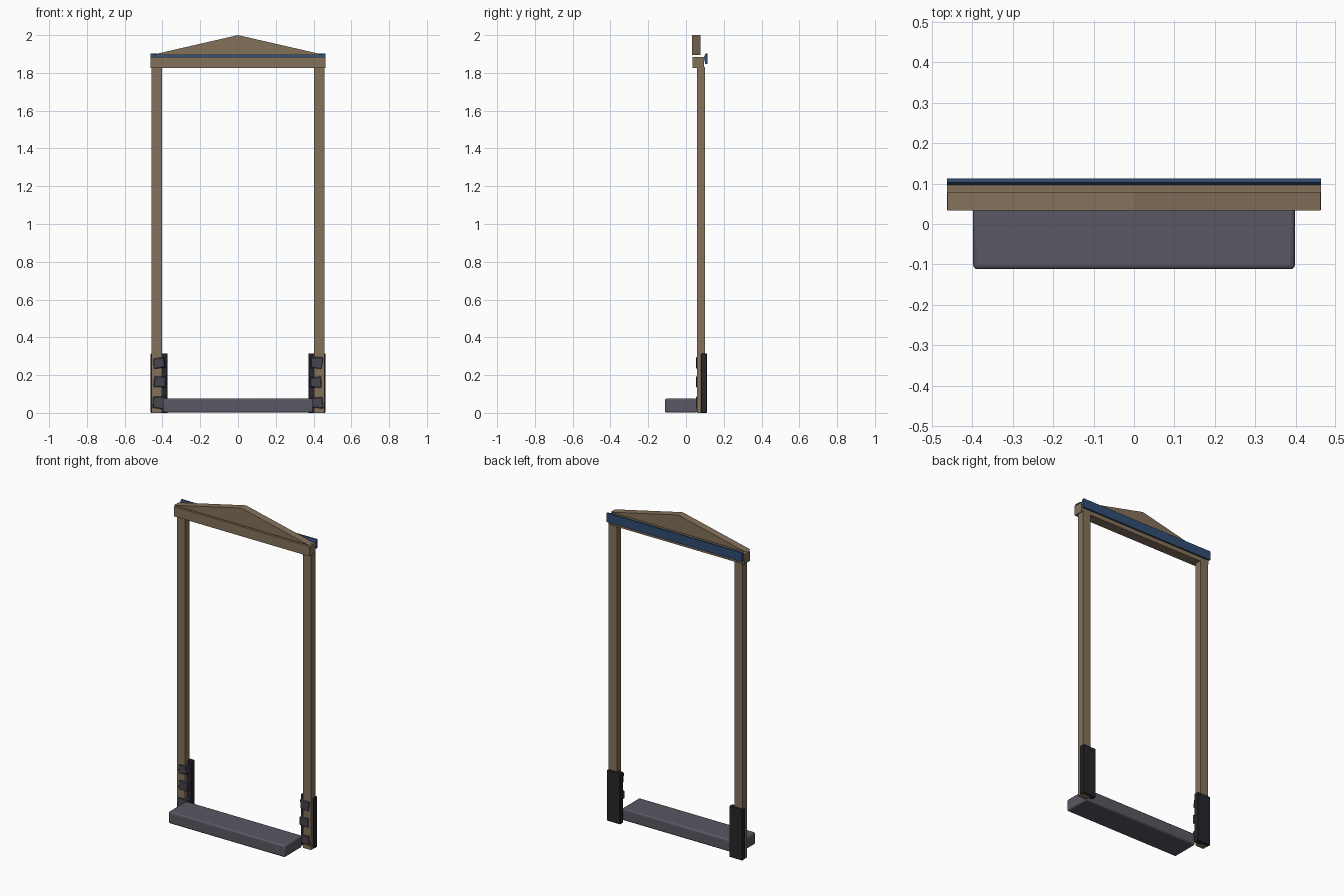
import bpy, bmesh, random
from mathutils import Vector, Euler

if "Cube" in bpy.data.objects:
    bpy.data.objects.remove(bpy.data.objects["Cube"])

random.seed(4)


def material(name, color):
    m = bpy.data.materials.new(name)
    m.diffuse_color = (*color, 1)
    m.use_nodes = True
    m.node_tree.nodes["Principled BSDF"].inputs["Base Color"].default_value = m.diffuse_color
    return m


WOOD = material("wood", (0.23, 0.165, 0.105))
BLUE = material("blue_trim", (0.03, 0.075, 0.17))
DARK = material("dark_plate", (0.02, 0.02, 0.025))
STONE = material("stone", (0.06, 0.06, 0.075))
STEP = material("step_grey", (0.10, 0.097, 0.125))


def finish(bm, name, mat):
    bmesh.ops.recalc_face_normals(bm, faces=bm.faces)
    me = bpy.data.meshes.new(name)
    bm.to_mesh(me)
    bm.free()
    ob = bpy.data.objects.new(name, me)
    bpy.context.collection.objects.link(ob)
    me.materials.append(mat)
    return ob


def box(name, lo, hi, mat, bevel=0, segments=1):
    lo, hi = Vector(lo), Vector(hi)
    bm = bmesh.new()
    bmesh.ops.create_cube(bm, size=1)
    bmesh.ops.scale(bm, vec=hi - lo, verts=bm.verts)
    bmesh.ops.translate(bm, vec=(lo + hi) / 2, verts=bm.verts)
    ob = finish(bm, name, mat)
    if bevel:
        b = ob.modifiers.new("bevel", 'BEVEL')
        b.width, b.segments = bevel, segments
    return ob


def prism(name, points, offset, mat):
    bm = bmesh.new()
    face = bm.faces.new([bm.verts.new(p) for p in points])
    ext = bmesh.ops.extrude_face_region(bm, geom=[face], use_keep_orig=True)
    moved = [v for v in ext["geom"] if isinstance(v, bmesh.types.BMVert)]
    bmesh.ops.translate(bm, vec=offset, verts=moved)
    return finish(bm, name, mat)


def stone(name, x, z):
    # roughly hewn block, tilted and with jittered corners
    bm = bmesh.new()
    bmesh.ops.create_cube(bm, size=1)
    bmesh.ops.scale(bm, vec=(0.06, 0.04, 0.06), verts=bm.verts)
    for v in bm.verts:
        v.co += Vector((random.uniform(-.005, .005), random.uniform(-.002, .002),
                        random.uniform(-.006, .006)))
    bmesh.ops.rotate(bm, matrix=Euler((0, random.uniform(-.12, .12), 0)).to_matrix(),
                     verts=bm.verts)
    bmesh.ops.translate(bm, vec=(x, 0.074, z), verts=bm.verts)
    ob = finish(bm, name, STONE)
    b = ob.modifiers.new("bevel", 'BEVEL')
    b.width, b.segments = 0.004, 1


# posts, back plates and stones on both sides
for s, side in ((-1, "left"), (1, "right")):
    def span(a, b):
        return sorted((s * a, s * b))
    a, b = span(0.402, 0.458)
    box(side + "_post", (a, 0.058, 0), (b, 0.101, 1.83), WOOD)
    a, b = span(0.372, 0.463)
    box(side + "_foot_plate", (a, 0.08, 0), (b, 0.112, 0.315), DARK, 0.003)
    for i, (x, z) in enumerate(((0.418, 0.055), (0.413, 0.163), (0.416, 0.265))):
        stone(f"{side}_stone_{i + 1}", s * x, z)

# lintel
box("lintel", (-0.463, 0.035, 1.825), (0.463, 0.096, 1.885), WOOD)

# triangular pediment
prism("pediment", [(-0.462, 0.033, 1.894), (0.462, 0.033, 1.894), (0, 0.033, 2.0)],
      (0, 0.045, 0), WOOD)

# blue trim along the back of the lintel
trim = [(0.094, 1.88), (0.103, 1.902), (0.113, 1.902), (0.113, 1.846), (0.103, 1.846)]
prism("blue_trim", [(-0.463, y, z) for y, z in trim], (0.926, 0, 0), BLUE)

# door step
step = box("door_step", (-0.398, -0.112, 0.001), (0.398, 0.06, 0.075), STEP, 0.01, 3)
bpy.context.view_layer.objects.active = step
step.select_set(True)
bpy.ops.object.shade_smooth_by_angle()
